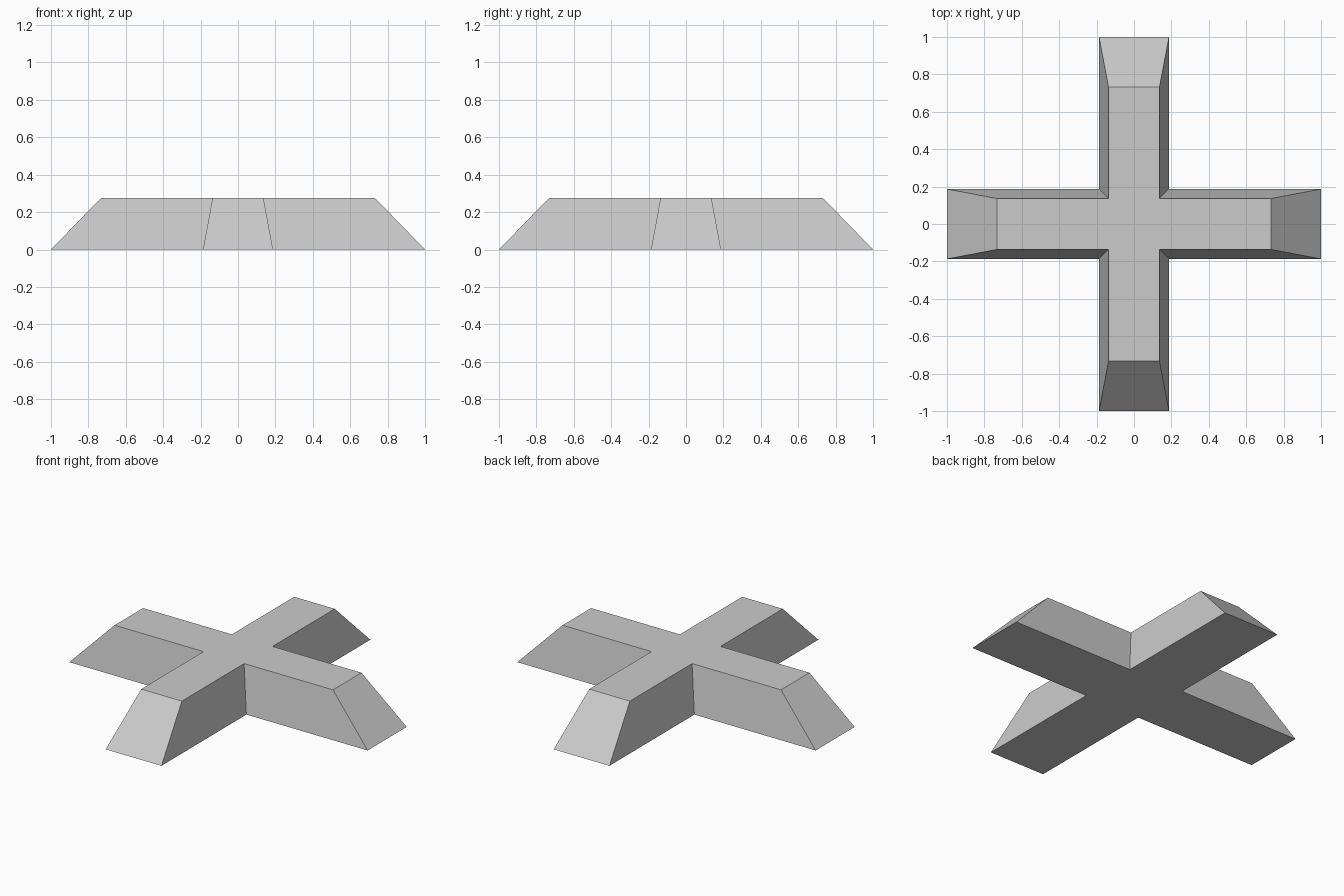
import bpy
import bmesh
from mathutils import Matrix, Vector
from math import pi

cube = bpy.data.objects.get("Cube")
if cube:
    bpy.data.objects.remove(cube)

BASE = (1.0, 0.187)   # arm reach, arm half width at the ground
TOP = (0.732, 0.136)  # the same at the top
HEIGHT = 0.276


def cross_outline(bm, reach, half, z):
    """Ring of vertices around a plus shape, one arm per quarter turn."""
    ring = []
    for quarter in range(4):
        turn = Matrix.Rotation(quarter * pi / 2, 3, 'Z')
        for x, y in ((reach, -half), (reach, half), (half, half)):
            ring.append(bm.verts.new(turn @ Vector((x, y, z))))
    return ring


# Grey paint
grey = bpy.data.materials.new("light_grey")
grey.use_nodes = True
colour = (0.6, 0.6, 0.6, 1)
grey.diffuse_color = colour
grey.node_tree.nodes["Principled BSDF"].inputs["Base Color"].default_value = colour

# Cross block with sloped sides and ends
bm = bmesh.new()
lower = cross_outline(bm, *BASE, 0)
upper = cross_outline(bm, *TOP, HEIGHT)
bm.faces.new(lower[::-1])
bm.faces.new(upper)
for i in range(len(lower)):
    j = (i + 1) % len(lower)
    bm.faces.new((lower[i], lower[j], upper[j], upper[i]))
bmesh.ops.recalc_face_normals(bm, faces=bm.faces)

mesh = bpy.data.meshes.new("sloped_cross")
bm.to_mesh(mesh)
bm.free()
mesh.materials.append(grey)
bpy.context.collection.objects.link(bpy.data.objects.new("sloped_cross", mesh))
